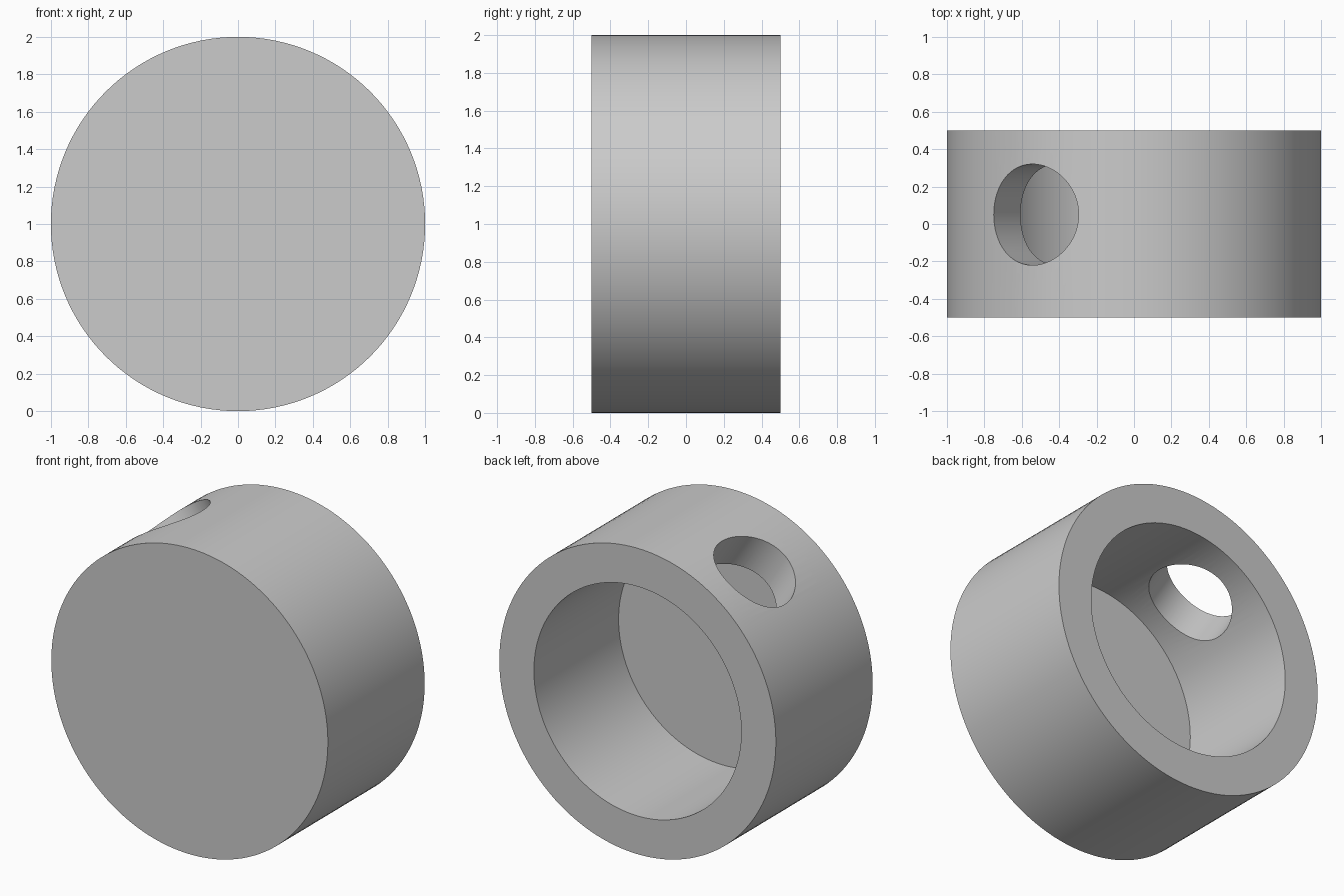
import bpy, bmesh, math
from mathutils import Matrix, Vector

if "Cube" in bpy.data.objects:
    bpy.data.objects.remove(bpy.data.objects["Cube"])

SEG = 128
CENTRE = Vector((0, 0, 1))

grey = bpy.data.materials.new("plain grey")
grey.diffuse_color = (0.6, 0.6, 0.6, 1)
grey.use_nodes = True
grey.node_tree.nodes["Principled BSDF"].inputs["Base Color"].default_value = grey.diffuse_color


def cylinder(name, radius, depth, matrix, segments=SEG):
    bm = bmesh.new()
    bmesh.ops.create_cone(bm, cap_ends=True, segments=segments, radius1=radius,
                          radius2=radius, depth=depth, matrix=matrix)
    mesh = bpy.data.meshes.new(name)
    bm.to_mesh(mesh)
    bm.free()
    mesh.materials.append(grey)
    obj = bpy.data.objects.new(name, mesh)
    bpy.context.collection.objects.link(obj)
    return obj


def along_y(y):
    return Matrix.Translation(CENTRE + Vector((0, y, 0))) @ Matrix.Rotation(math.pi / 2, 4, 'X')


# Round cup lying on its side, closed at the front
cup = cylinder("cup_body", 1.0, 1.0, along_y(0))

# Cavity open at the back: floor at y = -0.375
cavity = cylinder("cavity_cutter", 0.75, 1.375, along_y(0.3125))

# Radial hole through the upper left wall
tilt = Matrix.Rotation(math.radians(-32.9), 4, 'Y')
hole = cylinder("side_hole_cutter", 0.27, 1.0,
                Matrix.Translation(CENTRE + Vector((0, 0.05, 0))) @ tilt
                @ Matrix.Translation((0, 0, 0.9)), 96)

for cutter in (cavity, hole):
    mod = cup.modifiers.new(cutter.name, 'BOOLEAN')
    mod.operation = 'DIFFERENCE'
    mod.solver = 'EXACT'
    mod.object = cutter

# Apply the cuts, then remove the cutters
bpy.context.view_layer.objects.active = cup
cup.select_set(True)
for mod in list(cup.modifiers):
    bpy.ops.object.modifier_apply(modifier=mod.name)
for cutter in (cavity, hole):
    bpy.data.objects.remove(cutter)

# Smooth curved walls, crisp rims
bpy.ops.object.shade_smooth_by_angle(angle=math.radians(30))
